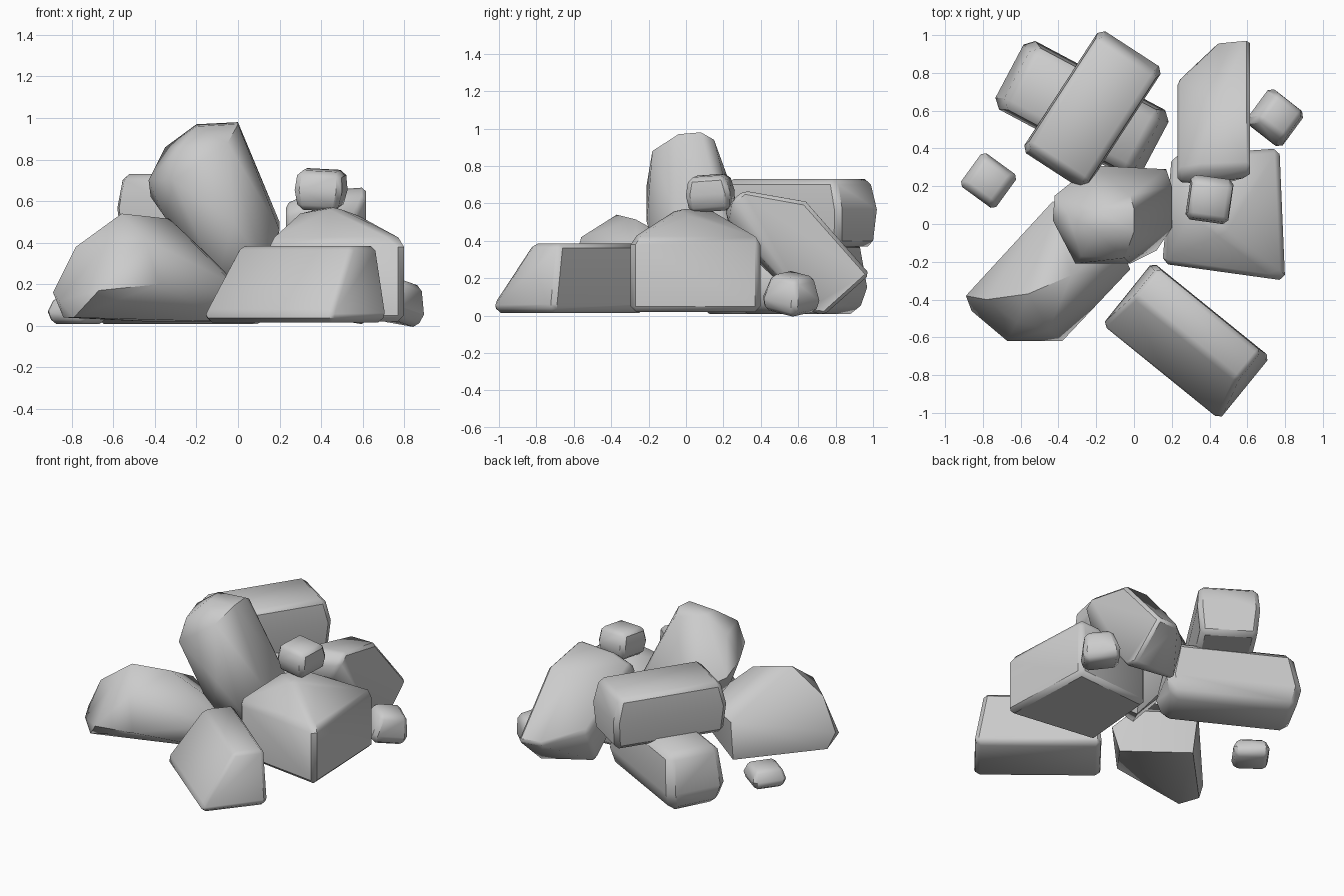
import bpy, bmesh
from math import radians
from mathutils import Euler, Vector

if "Cube" in bpy.data.objects:
    bpy.data.objects.remove(bpy.data.objects["Cube"])

stone = bpy.data.materials.new("stone_grey")
stone.use_nodes = True
stone.diffuse_color = (0.6, 0.6, 0.6, 1)
stone.node_tree.nodes["Principled BSDF"].inputs["Base Color"].default_value = stone.diffuse_color


def hull_rock(name, points, chip=0.03, smooth=42):
    """Convex boulder around a few key points, with chipped edges."""
    bm = bmesh.new()
    for p in points:
        bm.verts.new(p)
    hull = bmesh.ops.convex_hull(bm, input=bm.verts[:])
    loose = {g for g in hull["geom_interior"] + hull["geom_unused"]
             if isinstance(g, bmesh.types.BMVert)}
    bmesh.ops.delete(bm, geom=list(loose), context="VERTS")
    bmesh.ops.dissolve_limit(bm, angle_limit=radians(6), verts=bm.verts[:], edges=bm.edges[:])
    if chip:
        sharp = [e for e in bm.edges if e.calc_face_angle(0) > radians(40)]
        bmesh.ops.bevel(bm, geom=sharp, offset=chip, segments=1, affect="EDGES",
                        clamp_overlap=True)
    bmesh.ops.recalc_face_normals(bm, faces=bm.faces[:])
    mesh = bpy.data.meshes.new(name)
    bm.to_mesh(mesh)
    bm.free()
    mesh.materials.append(stone)
    rock = bpy.data.objects.new(name, mesh)
    bpy.context.collection.objects.link(rock)
    bpy.ops.object.select_all(action="DESELECT")
    rock.select_set(True)
    bpy.context.view_layer.objects.active = rock
    bpy.ops.object.shade_smooth_by_angle(angle=radians(smooth))


def block_rock(name, centre, size, turn, top=(1, 1), shift=(0, 0), base=(1, 1),
               belly=0, chip=0.04):
    """Slab, widest at its belly height (-1 to 1), tapering to top and base."""
    spin = Euler([radians(a) for a in turn])
    layers = ((-1, base, (0, 0)), (belly, (1, 1), (0, 0)), (1, top, shift))
    points = []
    for sx in (-1, 1):
        for sy in (-1, 1):
            for sz, scale, move in layers:
                corner = Vector((sx * scale[0] * size[0] / 2 + move[0],
                                 sy * scale[1] * size[1] / 2 + move[1],
                                 sz * size[2] / 2))
                corner.rotate(spin)
                points.append(corner + Vector(centre))
    hull_rock(name, points, chip)


# Slabs
block_rock("front_slab", (0.275, -0.62, 0.2), (0.8, 0.43, 0.37), (0, 0, -39),
           top=(0.88, 0.46), shift=(-0.01, 0.11), base=(0.97, 0.96), belly=-0.75, chip=0.035)
block_rock("upper_back_slab", (-0.22, 0.605, 0.55), (0.77, 0.4, 0.36), (0, 0, 57),
           top=(0.9, 0.94), base=(0.96, 0.9), belly=0.1, chip=0.03)
block_rock("lower_back_slab", (-0.275, 0.605, 0.21), (0.87, 0.41, 0.4), (0, 0, -28),
           top=(0.88, 0.88), base=(0.92, 0.82), belly=-0.3, chip=0.045)

# Small stones
block_rock("top_stone", (0.4, 0.13, 0.655), (0.23, 0.24, 0.19), (4, 3, -8),
           top=(0.92, 0.82), base=(0.83, 0.9), chip=0.025)
block_rock("back_left_stone", (0.755, 0.565, 0.12), (0.24, 0.235, 0.2), (-12, 8, -38),
           top=(0.72, 0.75), base=(0.9, 0.9), belly=-0.3, chip=0.025)
block_rock("back_right_stone", (-0.77, 0.23, 0.075), (0.23, 0.22, 0.13), (0, 0, -36),
           top=(0.75, 0.8), base=(0.85, 0.85), belly=-0.1, chip=0.02)

# Square boulder with a low domed cap
foot = [(0.15, -0.21), (0.8, -0.3), (0.77, 0.4), (0.2, 0.36)]
cap = [(0.42, 0.12, 0.57), (0.47, -0.05, 0.57), (0.3, 0.05, 0.54), (0.58, 0.02, 0.53)]
hull_rock("square_boulder",
          [(x, y, z) for x, y in foot for z in (0.02, 0.41)] + cap, chip=0.03)

# Slab leaning down towards the back
outer = [(0.25, 0.62), (0.31, 0.67), (0.64, 0.61), (0.985, 0.22), (0.74, 0.0), (0.66, 0.02)]
inner = [(0.22, 0.54), (0.28, 0.59), (0.76, 0.3), (0.66, 0.06), (0.24, 0.42)]
ridge = [(0.33, 0.21, 0.57), (0.35, 0.3, 0.65), (0.43, 0.64, 0.61), (0.45, 0.97, 0.23),
         (0.55, 0.23, 0.5)]
hull_rock("leaning_slab",
          [(0.615, y, z) for y, z in outer] + [(0.23, y, z) for y, z in inner] + ridge,
          chip=0.02)

# Long low boulder
hull_rock("low_boulder", [
    (-0.79, -0.5, 0.04), (-0.42, 0.08, 0.02), (-0.05, -0.2, 0.02), (-0.84, -0.36, 0.04),
    (-0.89, -0.38, 0.16), (-0.86, -0.46, 0.12), (-0.67, -0.62, 0.17), (-0.38, -0.62, 0.2),
    (-0.02, -0.24, 0.2), (-0.78, -0.4, 0.38), (-0.56, -0.37, 0.54), (-0.33, -0.27, 0.515),
    (-0.45, -0.56, 0.42), (-0.62, -0.52, 0.42), (-0.43, 0.12, 0.3),
    (-0.08, -0.1, 0.28)], chip=0, smooth=50)

# Tall central boulder, narrowing downwards
hull_rock("tall_boulder", [
    (-0.2, 0.07, 0.97), (0, 0.08, 0.98), (-0.2, -0.04, 0.96), (0, -0.04, 0.97),
    (-0.02, 0.15, 0.94), (-0.35, 0.05, 0.86), (-0.28, -0.17, 0.86), (-0.05, -0.18, 0.88),
    (-0.43, 0.02, 0.7), (-0.31, -0.21, 0.7), (-0.42, 0.15, 0.62), (-0.02, -0.21, 0.5),
    (0.2, -0.02, 0.46), (0.2, 0.2, 0.5), (0.17, 0.29, 0.4), (-0.22, 0.31, 0.5),
    (-0.35, 0, 0.52), (-0.1, -0.13, 0.22), (0.12, -0.14, 0.3), (0.1, 0.15, 0.08)],
    chip=0, smooth=50)
